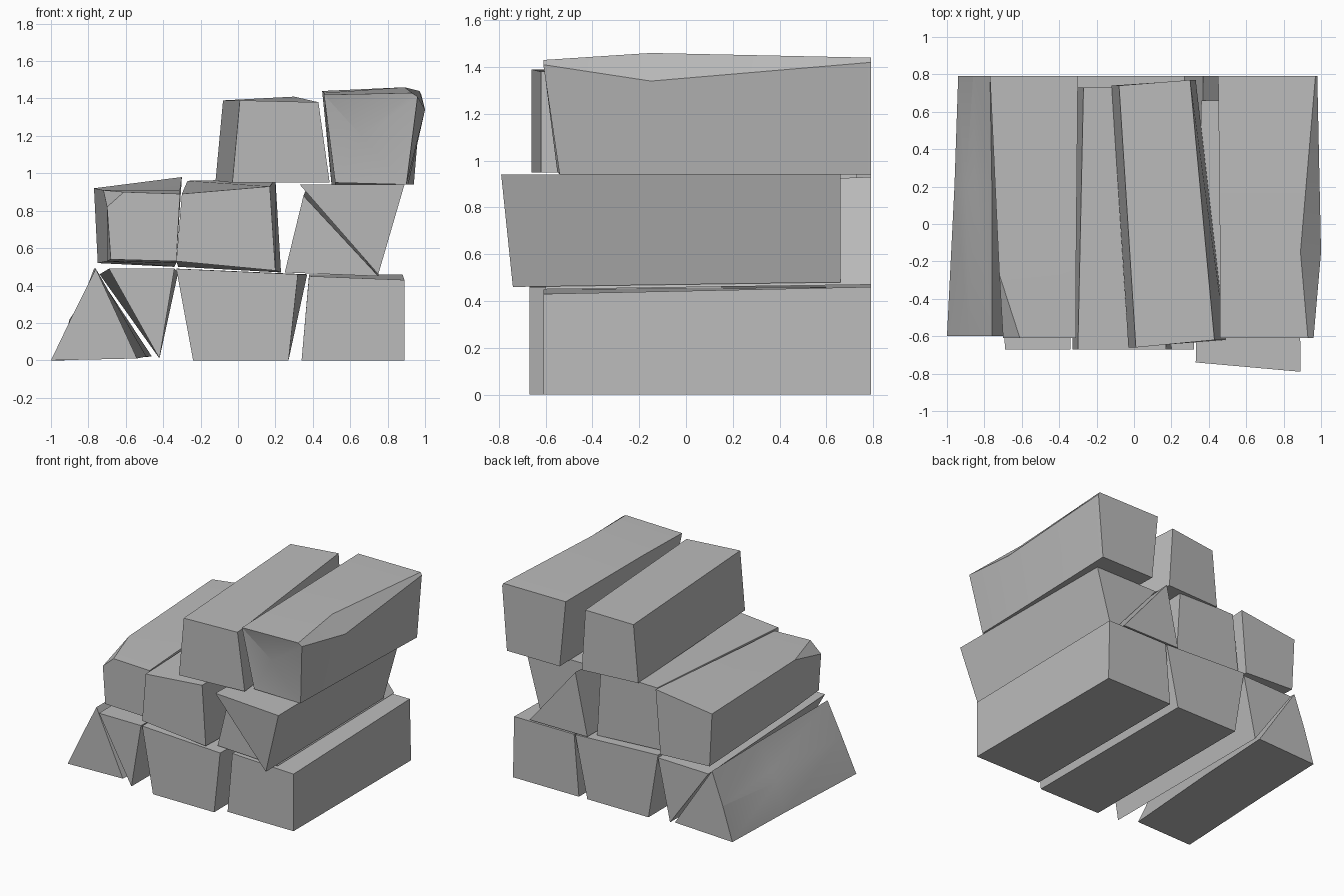
import bpy
import bmesh
import math

default_cube = bpy.data.objects.get("Cube")
if default_cube:
    bpy.data.objects.remove(default_cube, do_unlink=True)

STONE_COLOUR = (.5, .5, .5, 1)
stone = bpy.data.materials.new("grey stone")
stone.use_nodes = True
stone.diffuse_color = STONE_COLOUR
stone.node_tree.nodes["Principled BSDF"].inputs["Base Color"].default_value = STONE_COLOUR


def block(name, *sections, dent=None):
    """Loft (y, [(x, z, optional y offset), ...]) sections from front to back.
    Corners run anticlockwise from the lower left; repeated corners merge."""
    bm = bmesh.new()
    rings = []
    for y, corners in sections:
        rings.append([bm.verts.new((c[0], y + sum(c[2:]), c[1])) for c in corners])
    for near, far in zip(rings, rings[1:]):
        count = len(near)
        for i in range(count):
            j = (i + 1) % count
            bm.faces.new((near[i], far[i], far[j], near[j]))
    front_cap = bm.faces.new(rings[0])
    bm.faces.new(list(reversed(rings[-1])))
    # A hollowed front fans in to a single sunken point
    if dent:
        poked = bmesh.ops.poke(bm, faces=[front_cap])
        poked["verts"][0].co = dent
    bmesh.ops.remove_doubles(bm, verts=bm.verts[:], dist=.0005)
    bmesh.ops.recalc_face_normals(bm, faces=bm.faces[:])
    mesh = bpy.data.meshes.new(name)
    bm.to_mesh(mesh)
    bm.free()
    mesh.materials.append(stone)
    obj = bpy.data.objects.new(name, mesh)
    bpy.context.collection.objects.link(obj)
    bpy.ops.object.select_all(action="DESELECT")
    obj.select_set(True)
    bpy.context.view_layer.objects.active = obj
    bpy.ops.object.shade_smooth_by_angle(angle=math.radians(15))
    return obj


# Bottom row: wedge with a broken ledge on its outer slope
block("bottom_outer_wedge",
      (-.6, [(-1, 0), (-.54, .01), (-.76, .49), (-.88, .25), (-.88, .25)]),
      (.2, [(-.96, 0), (-.49, .02), (-.76, .49), (-.85, .29), (-.9, .22)]),
      (.79, [(-.94, 0), (-.46, .02), (-.77, .49), (-.86, .25), (-.86, .25)]))

# Bottom row: upside-down wedge and two upright blocks
block("bottom_inner_wedge",
      (-.67, [(-.42, .01), (-.34, .49), (-.69, .49)]),
      (.79, [(-.42, .01), (-.31, .38), (-.34, .5), (-.74, .46)]
            [:1] + [(-.32, .47), (-.74, .46)]))
block("bottom_middle_block",
      (-.67, [(-.24, 0), (.27, 0), (.32, .46), (-.33, .49)]),
      (.79, [(-.24, 0), (.27, 0), (.37, .46), (-.32, .49)]))
block("bottom_end_block",
      (-.61, [(.34, 0), (.89, 0), (.89, .43), (.38, .45)]),
      (.79, [(.34, 0), (.89, 0), (.88, .46), (.38, .46)]))

# Middle row: block with a chipped front corner
block("middle_chipped_block",
      (-.61, [(-.68, .54), (-.33, .53), (-.31, .89), (-.61, .9), (-.7, .82)]),
      (-.27, [(-.7, .53), (-.33, .52), (-.31, .91), (-.72, .91), (-.72, .91)]),
      (.79, [(-.75, .52), (-.34, .5), (-.3, .98), (-.77, .92), (-.77, .92)]))
block("middle_centre_block",
      (-.67, [(-.33, .53), (.2, .48), (.17, .93), (-.3, .89)]),
      (.73, [(-.32, .5), (.23, .47), (.2, .97), (-.27, .96)]))

# Middle row: two wedges leaning against each other
block("middle_lower_wedge",
      (-.6, [(.25, .47), (.75, .45), (.35, .88)]),
      (.79, [(.27, .47), (.75, .47), (.37, .93)]))
block("middle_upper_wedge",
      (-.74, [(.75, .46), (.89, .94, -.05), (.33, .94)]),
      (.66, [(.75, .48), (.88, .94), (.36, .94)]))

# Top row: plain block, then one with a hollowed front and a chipped long edge
block("top_plain_block",
      (-.66, [(-.03, .95), (.49, .95, .04), (.43, 1.38, .04), (.01, 1.39)]),
      (.74, [(-.12, .96), (.33, .95, .03), (.3, 1.41, .03), (-.08, 1.39)]))
block("top_chipped_block",
      (-.61, [(.52, .95, .06), (.9, .94, .07), (.96, 1.41), (.93, 1.43), (.46, 1.42)]),
      (-.15, [(.52, .94), (.91, .94), (1, 1.34), (.89, 1.46), (.46, 1.43)]),
      (.79, [(.5, .94), (.94, .94), (.98, 1.42), (.97, 1.44), (.45, 1.44)]),
      dent=(.66, -.54, 1.2))
